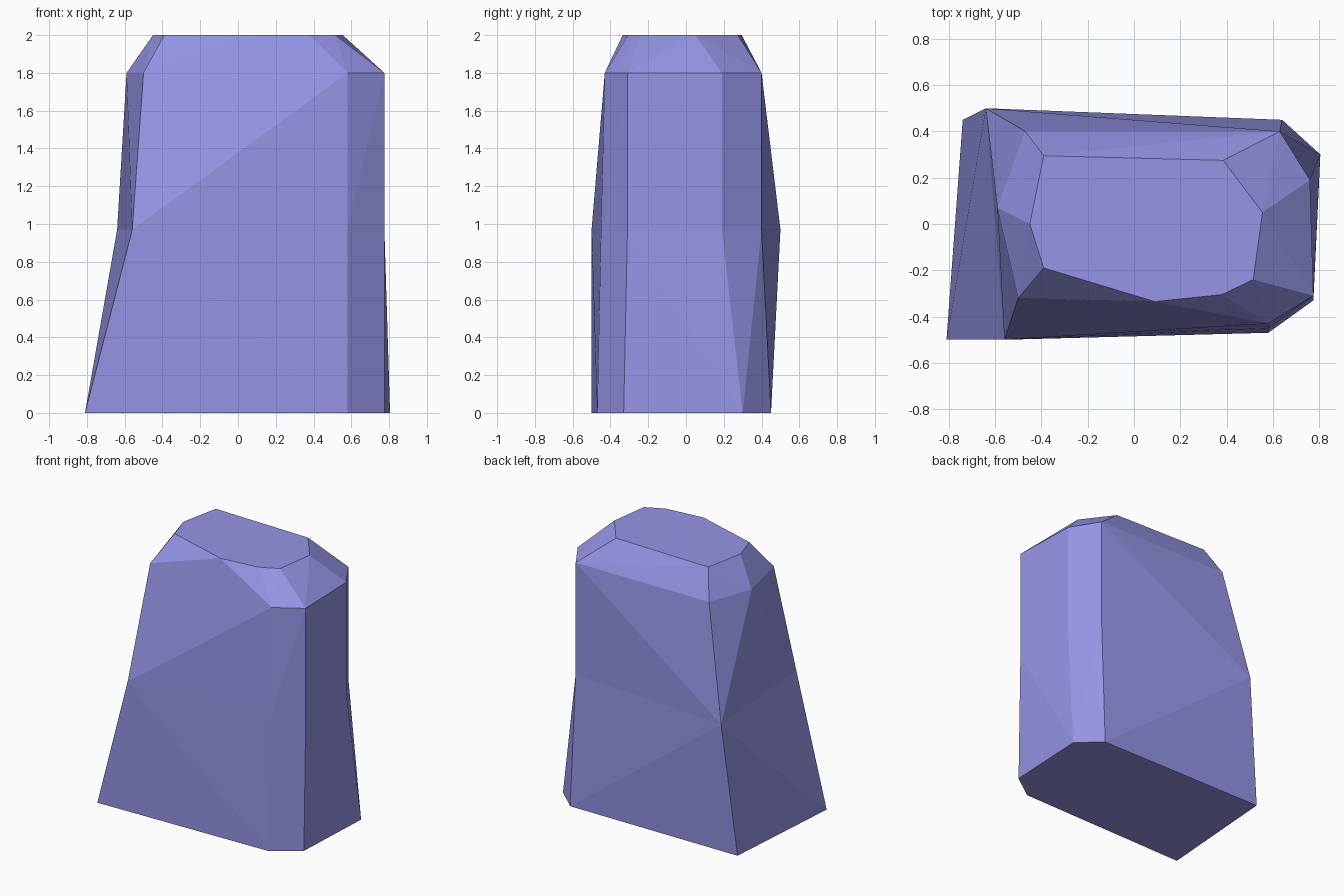
import bpy
import bmesh

if "Cube" in bpy.data.objects:
    bpy.data.objects.remove(bpy.data.objects["Cube"])

# Horizontal cross-sections of the stone: (height, outline)
shoulder = [(0.775, -0.31), (0.76, 0.19), (0.63, 0.40)]
levels = [
    (0.0, [(-0.81, -0.50), (0.58, -0.47), (0.775, -0.33),
           (0.805, 0.30), (0.64, 0.45), (-0.74, 0.45)]),
    (0.97, [(-0.56, -0.50), (0.58, -0.45)] + shoulder + [(-0.64, 0.50)]),
    (1.8, [(-0.50, -0.32), (0.58, -0.43)] + shoulder + [(-0.47, 0.40), (-0.59, 0.07)]),
    (2.0, [(-0.39, -0.19), (0.09, -0.335), (0.38, -0.305), (0.515, -0.24),
           (0.555, 0.05), (0.385, 0.275), (-0.39, 0.295), (-0.45, 0.0)]),
]

bm = bmesh.new()

# Wrap each pair of neighbouring outlines in a convex slab
for (z0, low), (z1, high) in zip(levels, levels[1:]):
    verts = [bm.verts.new((x, y, z)) for z, ring in ((z0, low), (z1, high)) for x, y in ring]
    bmesh.ops.convex_hull(bm, input=verts)

# Remove the hidden caps between slabs and weld them into one shell
inner = [z for z, _ in levels[1:-1]]
caps = [f for f in bm.faces
        if any(all(abs(v.co.z - z) < 1e-4 for v in f.verts) for z in inner)]
bmesh.ops.delete(bm, geom=caps, context='FACES')
bmesh.ops.remove_doubles(bm, verts=bm.verts[:], dist=1e-4)
bmesh.ops.dissolve_limit(bm, angle_limit=0.002, verts=bm.verts[:], edges=bm.edges[:])
bmesh.ops.recalc_face_normals(bm, faces=bm.faces[:])

mesh = bpy.data.meshes.new("standing_stone")
bm.to_mesh(mesh)
bm.free()
stone = bpy.data.objects.new("standing_stone", mesh)
bpy.context.collection.objects.link(stone)

# Blue-violet stone colour
mat = bpy.data.materials.new("stone_blue")
mat.diffuse_color = (0.30, 0.30, 0.80, 1.0)
mat.use_nodes = True
mat.node_tree.nodes["Principled BSDF"].inputs["Base Color"].default_value = mat.diffuse_color
mesh.materials.append(mat)
